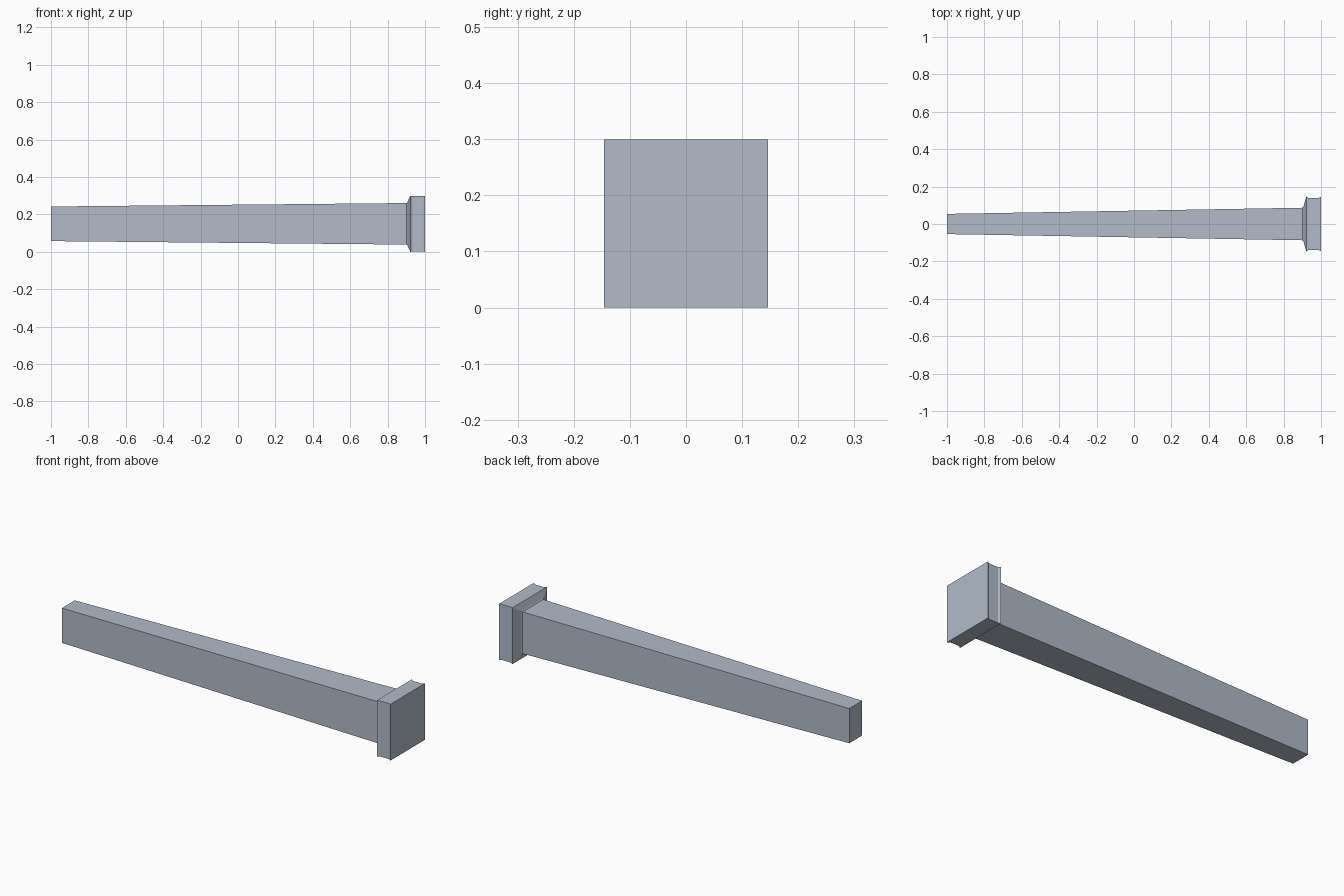
import bpy

cube = bpy.data.objects.get("Cube")
if cube:
    bpy.data.objects.remove(cube, do_unlink=True)

# Single pale blue-grey colour
paint = bpy.data.materials.new("pale_blue_grey")
paint.use_nodes = True
colour = (0.445, 0.497, 0.584, 1)
paint.diffuse_color = colour
paint.node_tree.nodes["Principled BSDF"].inputs["Base Color"].default_value = colour

MID_Z = 0.15


def loft(name, sections):
    """Closed rectangular loft along x from (x, half_y, half_z) sections."""
    verts, faces = [], []
    for x, hy, hz in sections:
        for sy, sz in ((-1, -1), (1, -1), (1, 1), (-1, 1)):
            verts.append((x, sy * hy, MID_Z + sz * hz))
    for s in range(len(sections) - 1):
        for i in range(4):
            a, b = 4 * s + i, 4 * s + (i + 1) % 4
            faces.append((a, b, b + 4, a + 4))
    last = len(verts) - 4
    faces += [(3, 2, 1, 0), (last, last + 1, last + 2, last + 3)]
    mesh = bpy.data.meshes.new(name)
    mesh.from_pydata(verts, [], faces)
    mesh.materials.append(paint)
    obj = bpy.data.objects.new(name, mesh)
    bpy.context.collection.objects.link(obj)
    return obj


# Tapered shaft with flared collar and shallow-grooved end block
loft("tapered_post", [
    (-1.0, 0.054, 0.0925),
    (0.902, 0.087, 0.111),     # end of the shaft
    (0.906, 0.094, 0.116),     # small lip
    (0.921, 0.146, 0.15),      # flare
    (0.934, 0.139, 0.148),     # groove
    (0.987, 0.139, 0.148),
    (1.0, 0.146, 0.15),        # outer rim
])
